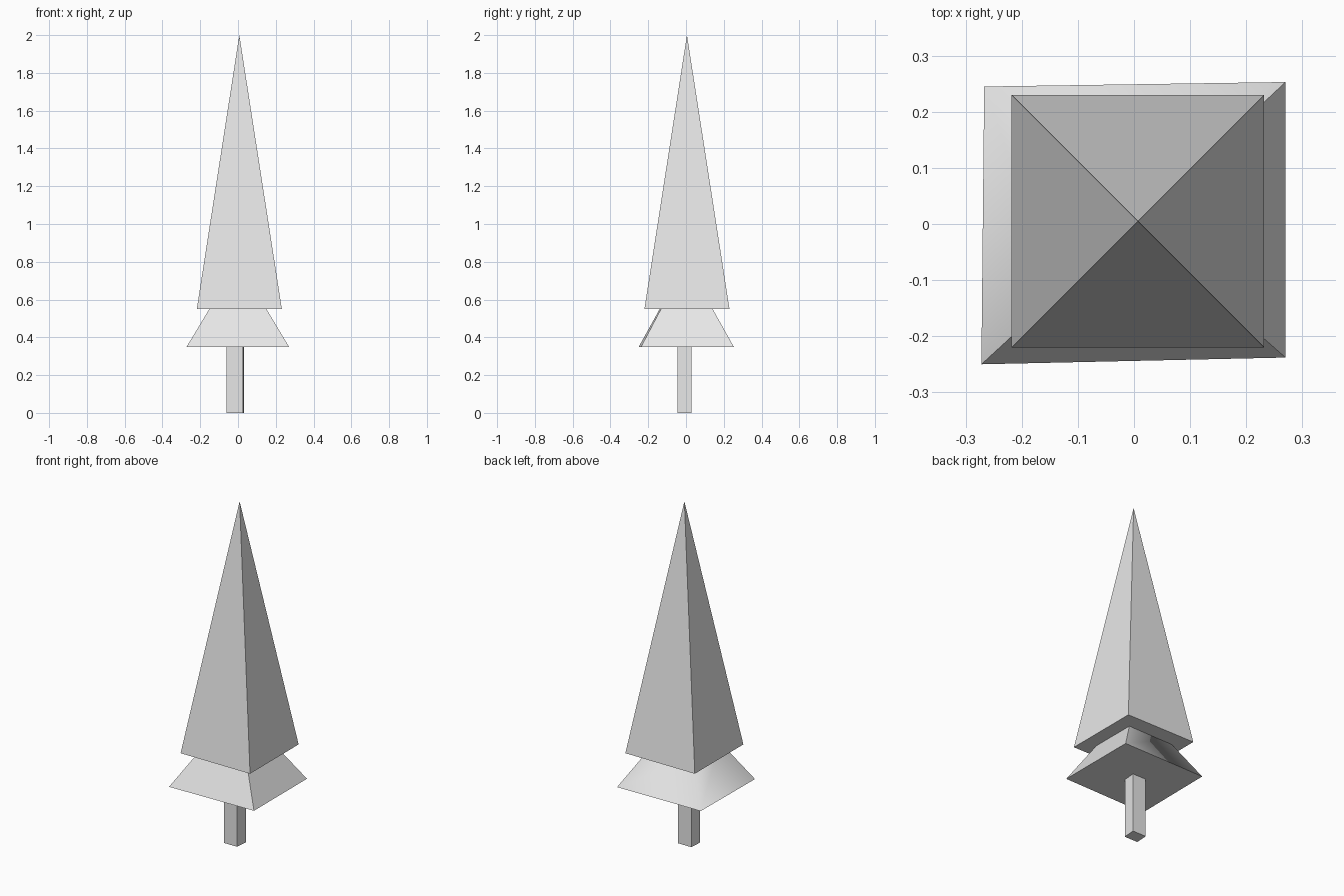
import bpy

cube = bpy.data.objects.get("Cube")
if cube:
    bpy.data.objects.remove(cube, do_unlink=True)

grey = bpy.data.materials.new("light_grey")
grey.use_nodes = True
colour = (0.8, 0.8, 0.8, 1)
grey.diffuse_color = colour
for node in grey.node_tree.nodes:
    if node.type == 'BSDF_PRINCIPLED':
        node.inputs["Base Color"].default_value = colour


def square_block(name, corners, bottom, top, taper=1.0, centre=(0, 0)):
    """Four-sided block; the top is the base scaled by taper about centre (0 makes a point)."""
    verts = [(x, y, bottom) for x, y in corners]
    faces = [(3, 2, 1, 0)]
    if taper == 0:
        verts.append((*centre, top))
        faces += [(i, (i + 1) % 4, 4) for i in range(4)]
    else:
        cx, cy = centre
        verts += [(cx + (x - cx) * taper, cy + (y - cy) * taper, top) for x, y in corners]
        faces += [(i, (i + 1) % 4, (i + 1) % 4 + 4, i + 4) for i in range(4)]
        faces.append((4, 5, 6, 7))
    mesh = bpy.data.meshes.new(name)
    mesh.from_pydata(verts, [], faces)
    mesh.materials.append(grey)
    mesh.update()
    obj = bpy.data.objects.new(name, mesh)
    bpy.context.collection.objects.link(obj)
    return obj


# Slightly skewed trunk
square_block("trunk", [(-0.06, -0.045), (0.026, -0.045), (0.032, 0.03), (-0.056, 0.03)],
             0, 0.35)

# Low skirt of branches, running up inside the crown
skirt = square_block("lower_branches",
                     [(-0.272, -0.25), (0.27, -0.238), (0.27, 0.253), (-0.267, 0.245)],
                     0.35, 0.58, 0.49)

# The back and right-hand slopes of the skirt blend into each other
for face in skirt.data.polygons:
    n = face.normal
    face.use_smooth = abs(n.z) < 0.9 and (n.y > 0.5 or n.x < -0.5)

# Tall pointed crown
square_block("crown", [(-0.218, -0.22), (0.232, -0.22), (0.232, 0.23), (-0.218, 0.23)],
             0.55, 2, 0, (0.007, 0.005))
